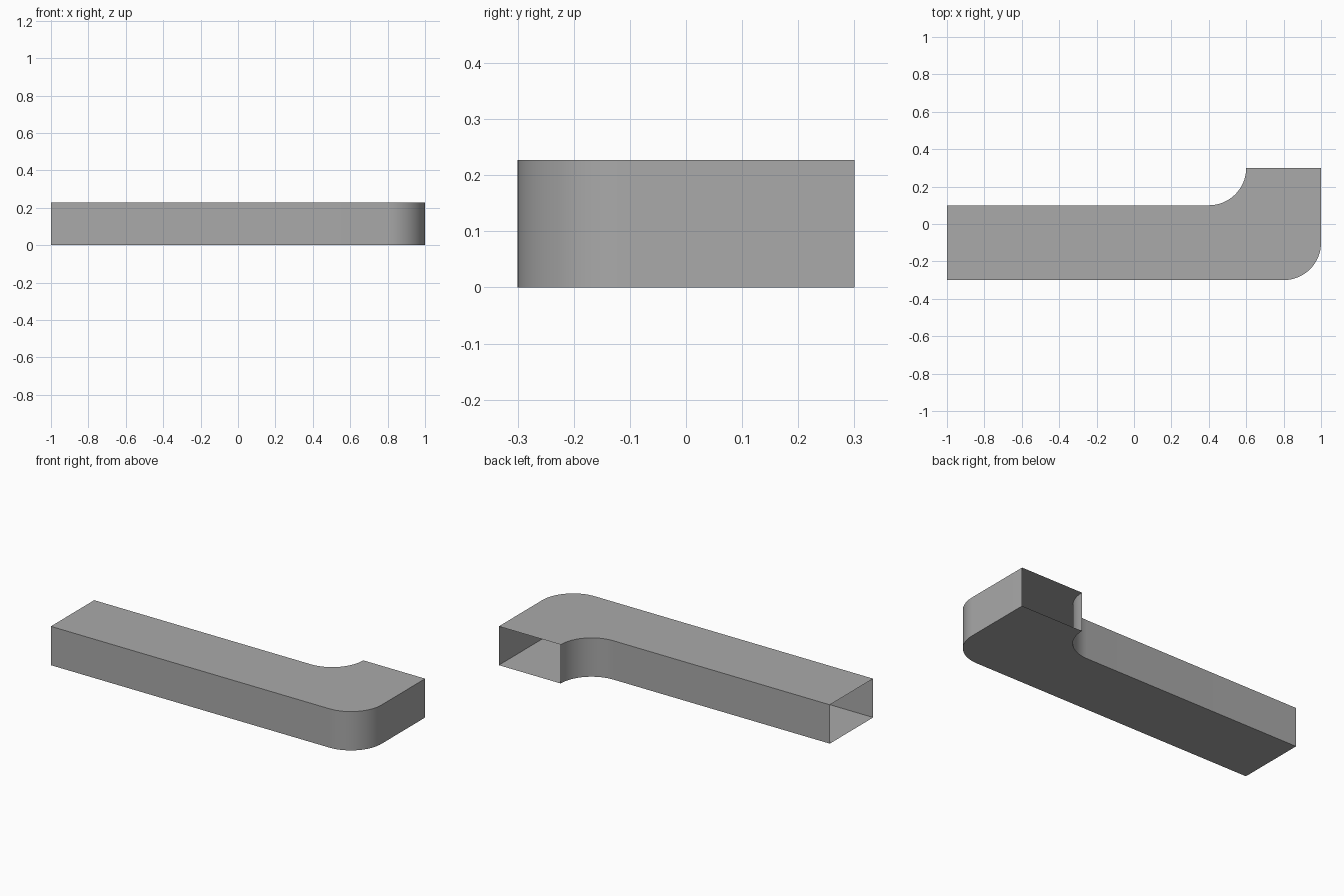
import bpy
import bmesh
from math import cos, sin, radians

if "Cube" in bpy.data.objects:
    bpy.data.objects.remove(bpy.data.objects["Cube"])

HEIGHT = 0.227
RADIUS = 0.2
STEPS = 16

grey = bpy.data.materials.new("duct grey")
grey.use_nodes = True
colour = (0.4, 0.4, 0.4, 1)
grey.diffuse_color = colour
grey.node_tree.nodes["Principled BSDF"].inputs["Base Color"].default_value = colour


def bend(cx, cy):
    """Quarter circle from straight down round to the right."""
    angles = [radians(-90 + 90 * i / STEPS) for i in range(STEPS + 1)]
    return [(cx + RADIUS * cos(a), cy + RADIUS * sin(a)) for a in angles]


# Side walls, each running from the left opening to the back opening
outer = [(-1, -0.3)] + bend(0.8, -0.1) + [(1, 0.3)]
inner = [(-1, 0.1)] + bend(0.4, 0.3)

bm = bmesh.new()


def add_row(path, z):
    return [bm.verts.new((x, y, z)) for x, y in path]


def add_wall(low, high):
    for i in range(len(low) - 1):
        bm.faces.new((low[i], low[i + 1], high[i + 1], high[i]))


outer_low, outer_high = add_row(outer, 0), add_row(outer, HEIGHT)
inner_low, inner_high = add_row(inner, 0), add_row(inner, HEIGHT)
add_wall(outer_low, outer_high)
add_wall(inner_high, inner_low)

# Top and bottom sheets; both ends of the duct stay open
bm.faces.new(outer_high + inner_high[::-1])
bm.faces.new(inner_low + outer_low[::-1])

mesh = bpy.data.meshes.new("duct_elbow")
bm.to_mesh(mesh)
bm.free()
mesh.materials.append(grey)
duct = bpy.data.objects.new("duct_elbow", mesh)
bpy.context.collection.objects.link(duct)

# Smooth bends with sharp long edges
bpy.context.view_layer.objects.active = duct
duct.select_set(True)
bpy.ops.object.shade_smooth_by_angle(angle=radians(30))
